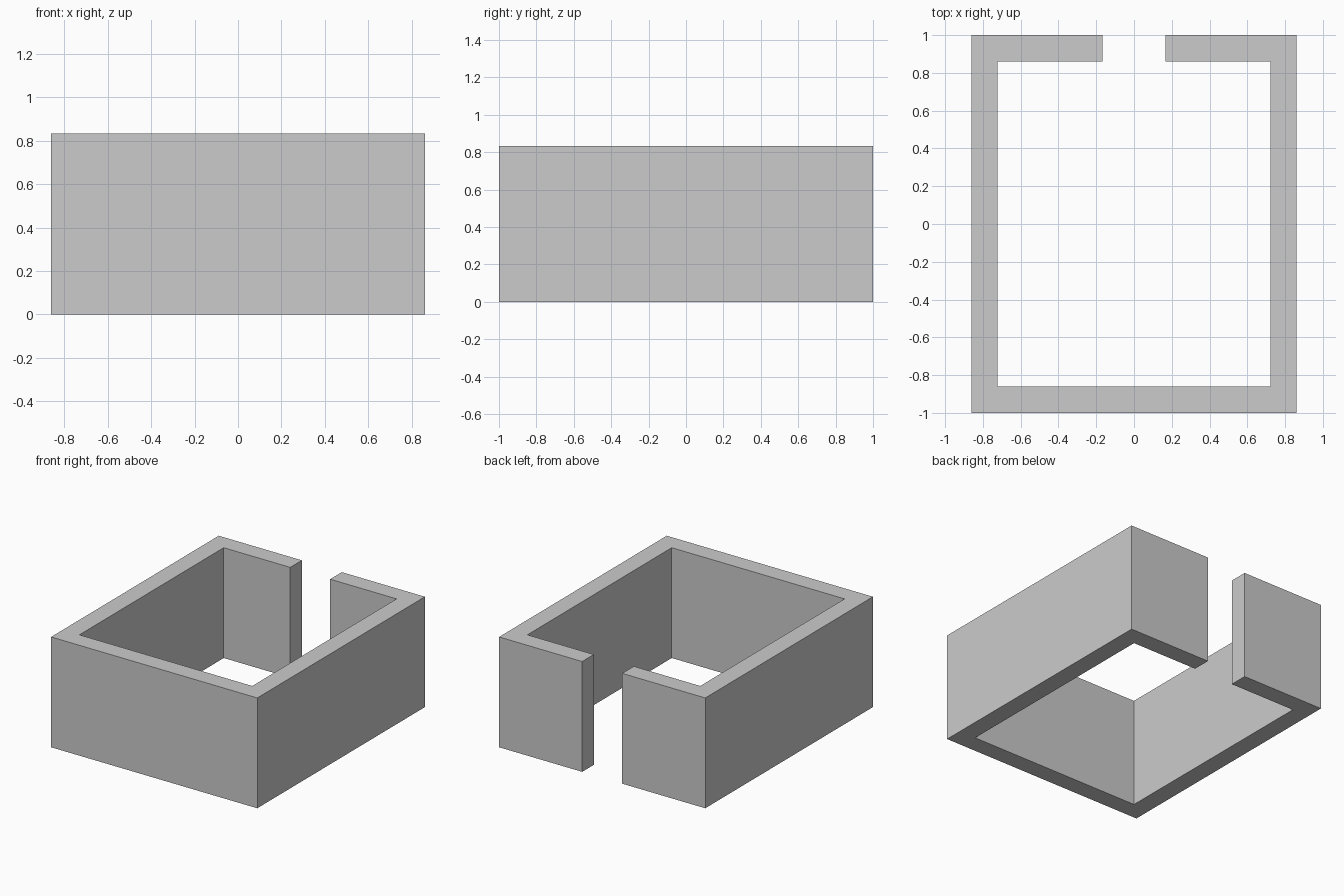
import bpy
import bmesh

if "Cube" in bpy.data.objects:
    bpy.data.objects.remove(bpy.data.objects["Cube"])

HALF_X, HALF_Y, HEIGHT = 0.861, 1.0, 0.833
WALL, HALF_GAP = 0.139, 0.167
IN_X, IN_Y = HALF_X - WALL, HALF_Y - WALL

# Right half of the C-shaped wall plan, running from the doorway round the outside and back inside
outer = [(HALF_GAP, HALF_Y), (HALF_X, HALF_Y), (HALF_X, -HALF_Y)]
inner = [(HALF_GAP, IN_Y), (IN_X, IN_Y), (IN_X, -IN_Y)]


def with_mirror(half):
    return half + [(-x, y) for x, y in reversed(half)]


# Walls: mitred strip of plan faces, extruded upwards
bm = bmesh.new()
rows = [[bm.verts.new((x, y, 0)) for x, y in with_mirror(path)] for path in (outer, inner)]
out, inn = rows
for i in range(len(out) - 1):
    bm.faces.new((out[i], out[i + 1], inn[i + 1], inn[i]))
result = bmesh.ops.extrude_face_region(bm, geom=bm.faces[:])
top = [g for g in result["geom"] if isinstance(g, bmesh.types.BMVert)]
bmesh.ops.translate(bm, verts=top, vec=(0, 0, HEIGHT))
# The extrusion drops the floor faces of the walls when they are missing, so close the underside
open_edges = [e for e in bm.edges if e.is_boundary]
if open_edges:
    for i in range(len(out) - 1):
        bm.faces.new((out[i], inn[i], inn[i + 1], out[i + 1]))
# Merge the mitre joints into clean flat top and bottom faces
bmesh.ops.dissolve_limit(bm, angle_limit=0.01, verts=bm.verts[:], edges=bm.edges[:])
bmesh.ops.recalc_face_normals(bm, faces=bm.faces[:])

mesh = bpy.data.meshes.new("walls")
bm.to_mesh(mesh)
bm.free()
walls = bpy.data.objects.new("walls", mesh)
bpy.context.collection.objects.link(walls)
